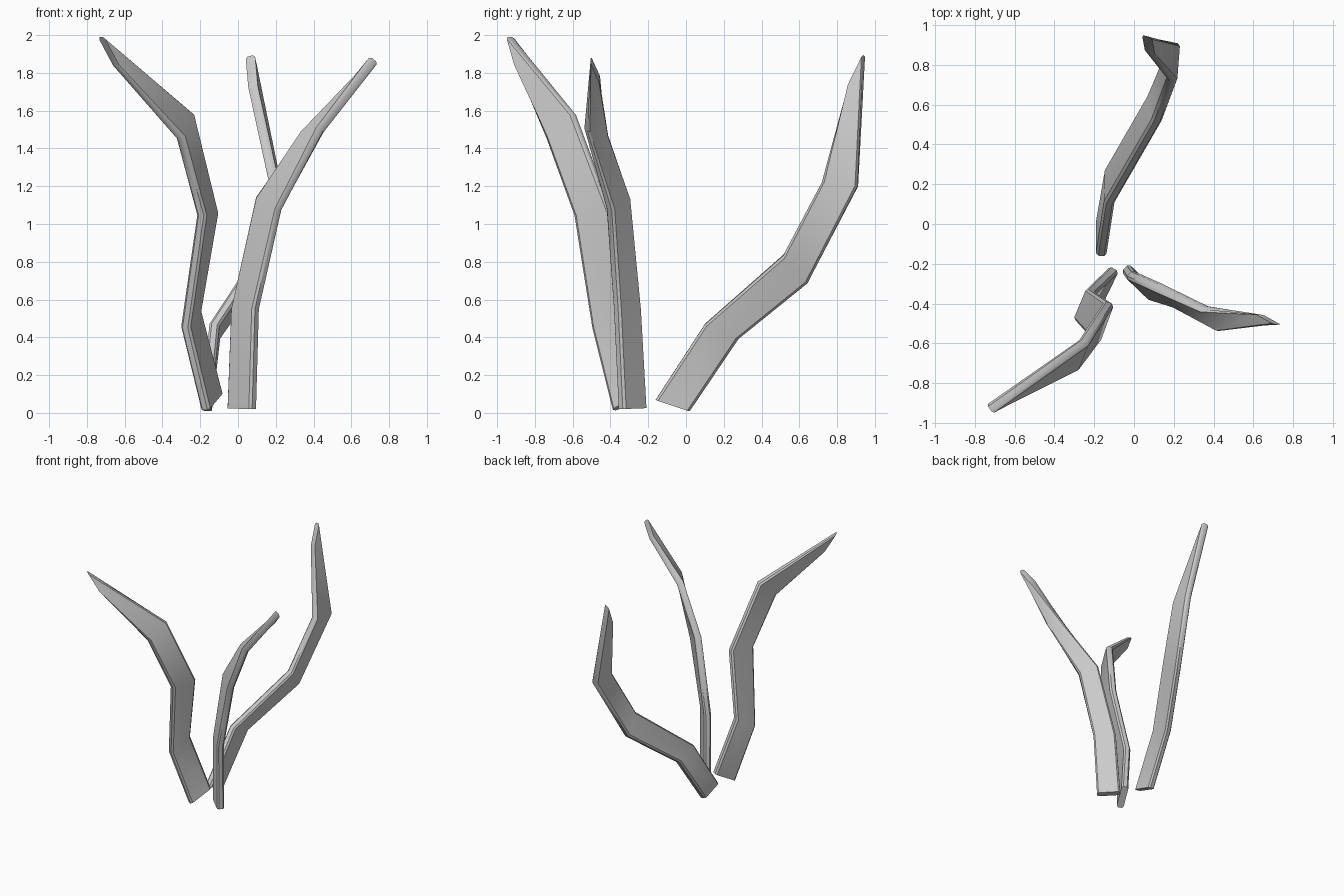
import bpy, bmesh
from mathutils import Vector

if "Cube" in bpy.data.objects:
    bpy.data.objects.remove(bpy.data.objects["Cube"])

# Flat-sided profile with eased narrow edges: (along width 0..1, across thickness -1..1)
PROFILE = [(0.0, -.55), (.07, -1), (.93, -1), (1.0, -.55),
           (1.0, .55), (.93, 1), (.07, 1), (0.0, .55)]


def blade(name, inner, outer, half=0.027):
    """Loft a flattened stem between an inner and an outer edge path."""
    inner = [Vector(p) for p in inner]
    outer = [Vector(p) for p in outer]
    mid = [(a + b) / 2 for a, b in zip(inner, outer)]
    n = len(mid)
    bm = bmesh.new()
    rings = []
    for i, (a, b) in enumerate(zip(inner, outer)):
        before = (mid[i] - mid[i - 1]).normalized() if i > 0 else Vector()
        after = (mid[i + 1] - mid[i]).normalized() if i < n - 1 else Vector()
        across = (b - a).cross(before + after).normalized() * half
        rings.append([bm.verts.new(a.lerp(b, u) + across * v) for u, v in PROFILE])
    k = len(PROFILE)
    for r, s in zip(rings, rings[1:]):
        for j in range(k):
            bm.faces.new((r[j], r[(j + 1) % k], s[(j + 1) % k], s[j]))
    bm.faces.new(rings[0][::-1])
    bm.faces.new(rings[-1])
    bmesh.ops.recalc_face_normals(bm, faces=bm.faces)
    me = bpy.data.meshes.new(name)
    bm.to_mesh(me)
    bm.free()
    ob = bpy.data.objects.new(name, me)
    bpy.context.collection.objects.link(ob)
    bpy.context.view_layer.objects.active = ob
    ob.select_set(True)
    bpy.ops.object.shade_smooth_by_angle(angle=0.7)
    ob.select_set(False)


# Left front stem
blade("left_stem",
      [(-.10, -.225, .105), (-.215, -.335, .545), (-.125, -.395, 1.06),
       (-.25, -.59, 1.58), (-.725, -.93, 1.99)],
      [(-.175, -.38, .015), (-.28, -.49, .45), (-.195, -.585, 1.045),
       (-.305, -.73, 1.45), (-.64, -.885, 1.83)])

# Right front stem
blade("right_stem",
      [(-.045, -.22, .025), (-.025, -.25, .55), (.105, -.31, 1.14),
       (.345, -.42, 1.475), (.63, -.455, 1.76)],
      [(.085, -.345, .02), (.10, -.37, .55), (.22, -.405, 1.075),
       (.44, -.53, 1.5), (.72, -.505, 1.87)])

# Rear stem
blade("rear_stem",
      [(-.165, -.16, .07), (-.125, .10, .47), (.115, .515, .835),
       (.19, .72, 1.22), (.08, .86, 1.72)],
      [(-.165, .02, .01), (-.12, .28, .395), (.09, .645, .69),
       (.205, .91, 1.20), (.065, .943, 1.89)])
